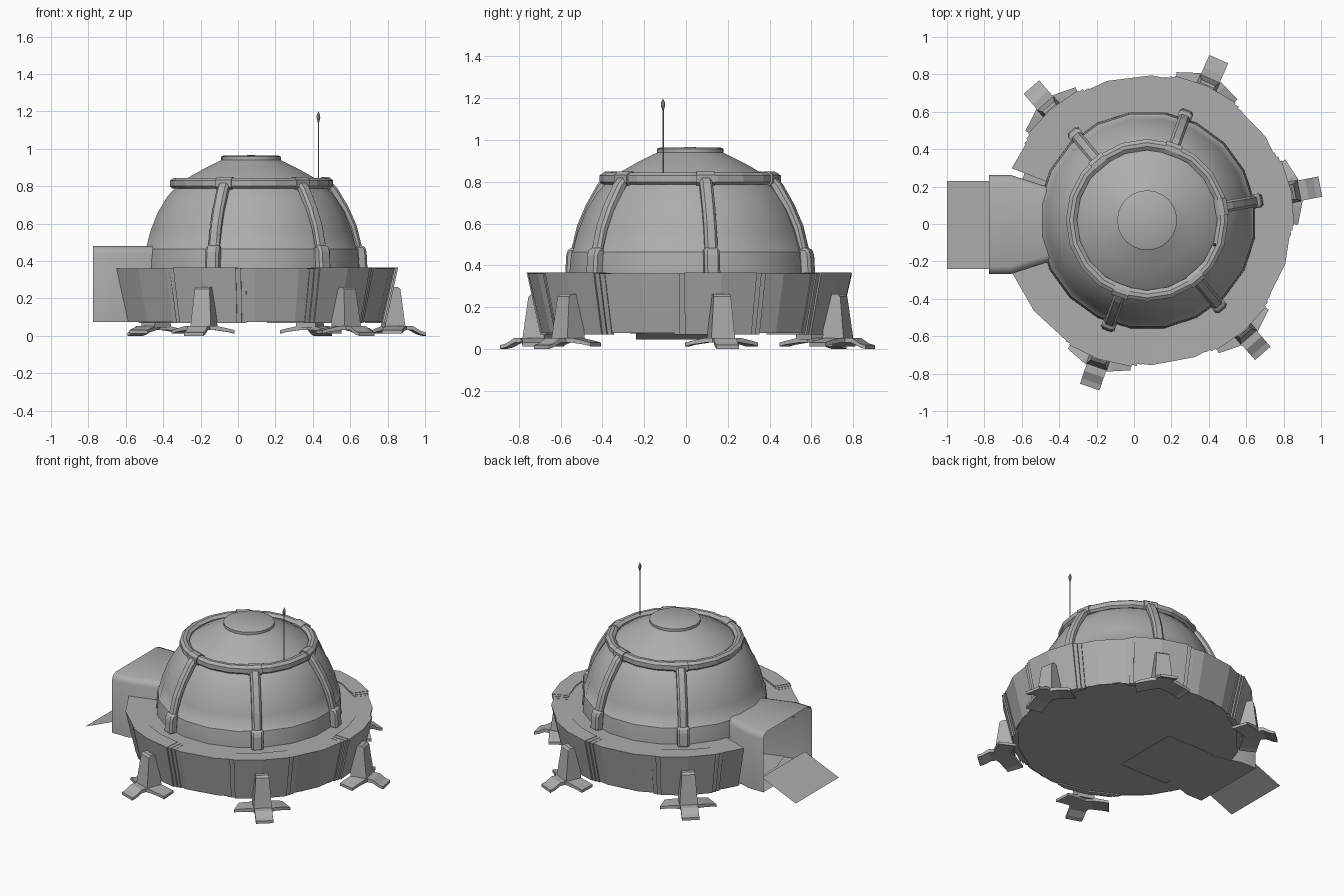
import bpy, bmesh
from math import sin, cos, radians
from mathutils import Matrix, Vector

if "Cube" in bpy.data.objects:
    bpy.data.objects.remove(bpy.data.objects["Cube"])

CX, CY = 0.07, 0.02                      # centre of the dome
LEGS = (11, 66, 131, 251, 311)
RIBS = (10, 70, 130, 250, 310)
GREY = bpy.data.materials.new("dark_grey")
GREY.diffuse_color = (0.42, 0.42, 0.42, 1)
GREY.use_nodes = True
GREY.node_tree.nodes["Principled BSDF"].inputs["Base Color"].default_value = GREY.diffuse_color


def finish(name, bm, smooth=None, place=True, flip=False):
    bmesh.ops.remove_doubles(bm, verts=bm.verts, dist=1e-5)
    bmesh.ops.recalc_face_normals(bm, faces=bm.faces)
    if flip:
        bmesh.ops.reverse_faces(bm, faces=bm.faces)
    me = bpy.data.meshes.new(name)
    bm.to_mesh(me)
    bm.free()
    me.materials.append(GREY)
    ob = bpy.data.objects.new(name, me)
    bpy.context.collection.objects.link(ob)
    if place:
        ob.location = (CX, CY, 0)
    if smooth:
        bpy.ops.object.select_all(action='DESELECT')
        ob.select_set(True)
        bpy.context.view_layer.objects.active = ob
        bpy.ops.object.shade_smooth_by_angle(angle=radians(smooth))
    return ob


def lathe(name, prof, segs, a0=0, a1=360, closed=False, smooth=None):
    """Sweep an (r, z) profile round the dome axis between two angles."""
    bm = bmesh.new()
    rows = []
    for i in range(segs + 1):
        a = radians(a0 + (a1 - a0) * i / segs)
        rows.append([bm.verts.new((r * cos(a), r * sin(a), z)) for r, z in prof])
    n = len(prof)
    for p, q in zip(rows, rows[1:]):
        for j in range(n if closed else n - 1):
            k = (j + 1) % n
            bm.faces.new((p[j], q[j], q[k], p[k]))
    if closed and a1 - a0 < 360:
        bm.faces.new(rows[0])
        bm.faces.new(rows[-1])
    return finish(name, bm, smooth)


def prism(bm, outline, half, mat):
    """Extrude an (along, z) outline sideways; half may be one width per point."""
    hs = half if isinstance(half, (list, tuple)) else [half] * len(outline)
    a = [bm.verts.new(mat @ Vector((r, -h, z))) for (r, z), h in zip(outline, hs)]
    b = [bm.verts.new(mat @ Vector((r, h, z))) for (r, z), h in zip(outline, hs)]
    bm.faces.new(a)
    bm.faces.new(b[::-1])
    for i in range(len(a)):
        j = (i + 1) % len(a)
        bm.faces.new((a[i], b[i], b[j], a[j]))


def rot(deg):
    return Matrix.Rotation(radians(deg), 4, 'Z')


# Base ring, open where the entrance passes through, plus underside
lathe("base_ring", [(0.71, 0.075), (0.775, 0.36), (0.56, 0.358)], 18, -159, 159)
lathe("base_underside", [(0, 0.078), (0.71, 0.078)], 20, 9, 369)

# Stepped panels behind each leg
for a in LEGS:
    for half, d in ((17, 0.008), (15, 0.015), (13, 0.022)):
        lathe("leg_panel", [(0.69, 0.07), (0.70 + d, 0.07), (0.765 + d, 0.358 + d / 3), (0.68, 0.358 + d / 3)],
              2, a - half, a + half, closed=True)

# Dome, top cap and ring
lathe("dome", [(0.585, 0.35), (0.583, 0.40), (0.575, 0.465), (0.568, 0.47), (0.545, 0.56),
               (0.505, 0.66), (0.45, 0.75), (0.40, 0.80), (0.355, 0.837), (0.26, 0.891),
               (0.15, 0.945)], 20, 9, 369, smooth=40)
lathe("top_cap", [(0.14, 0.935), (0.16, 0.94), (0.16, 0.958), (0.15, 0.963), (0, 0.966)],
      24, smooth=30)
lathe("dome_ring", [(0.375, 0.80), (0.42, 0.787), (0.434, 0.80), (0.434, 0.83),
                    (0.415, 0.844), (0.395, 0.844), (0.375, 0.83)], 20, 0, 360, closed=True)

# Dome ribs with foot blocks and ring collars
OUT = [(0.425, 0.83), (0.465, 0.79), (0.525, 0.69), (0.57, 0.59), (0.598, 0.48), (0.607, 0.36)]
INN = [(0.57, 0.36), (0.56, 0.47), (0.53, 0.57), (0.49, 0.66), (0.43, 0.75), (0.40, 0.80)]
for a in RIBS:
    bm = bmesh.new()
    prism(bm, OUT + INN, 0.031, rot(a))
    prism(bm, [(0.57, 0.35), (0.628, 0.35), (0.622, 0.46), (0.605, 0.485), (0.56, 0.485)], 0.038, rot(a))
    rib = finish("dome_rib", bm)
    bev = rib.modifiers.new("rounded_edges", 'BEVEL')
    bev.width = 0.013
    bev.segments = 1
    lathe("ring_collar", [(0.37, 0.797), (0.42, 0.782), (0.439, 0.797), (0.439, 0.833),
                          (0.418, 0.849), (0.392, 0.849), (0.37, 0.835)], 1, a - 6, a + 6, closed=True)

# Landing legs: tapered post and three-toed foot
for a in LEGS:
    bm = bmesh.new()
    prism(bm, [(0.72, 0.045), (0.83, 0.045), (0.805, 0.25), (0.79, 0.262), (0.72, 0.262)],
          [0.058, 0.058, 0.042, 0.04, 0.04], rot(a))
    for toe, length, lift in ((0, 0.143, 0), (112, 0.17, 0.012), (-112, 0.17, 0.012)):
        m = rot(a) @ Matrix.Translation((0.80, 0, 0)) @ rot(toe)
        prism(bm, [(0, 0.03), (0.07, 0.03), (length - 0.03, 0.008 + lift), (length, lift),
                   (length, 0.018 + lift), (length - 0.03, 0.026 + lift), (0.07, 0.053), (0, 0.053)], 0.055, m)
    finish("landing_leg", bm)

# Entrance tunnel: thin shell flaring out from the dome, facing inwards
bm = bmesh.new()
rows = []
for x, w in ((-0.44, 0.195), (-0.66, 0.265), (-0.775, 0.265)):
    half = [(w, 0.074), (w, 0.44), (w - 0.012, 0.468), (w - 0.04, 0.48)]
    ring = half + [(-y, z) for y, z in half[::-1]]
    rows.append([bm.verts.new((x, y - 0.003, z)) for y, z in ring])
for p, q in zip(rows, rows[1:]):
    for j in range(8):
        k = (j + 1) % 8
        bm.faces.new((p[j], q[j], q[k], p[k]))
finish("entrance_tunnel", bm, 50, place=False, flip=True)

# Entrance floor and sloping ramp
for name, path in (("entrance_floor", ((-0.09, 0.07), (-0.46, 0.07))),
                   ("entrance_ramp", ((-0.74, 0.155), (-1.0, 0.045)))):
    bm = bmesh.new()
    (x0, z0), (x1, z1) = path
    bm.faces.new([bm.verts.new(v) for v in
                  ((x0, -0.24, z0), (x0, 0.23, z0), (x1, 0.23, z1), (x1, -0.24, z1))])
    finish(name, bm, place=False)

# Antenna with a pointed tip
ant = lathe("antenna", [(0.0035, 0.83), (0.0035, 1.14), (0.010, 1.165), (0.009, 1.18), (0, 1.2)], 8)
ant.location = (0.43, -0.11, 0)
